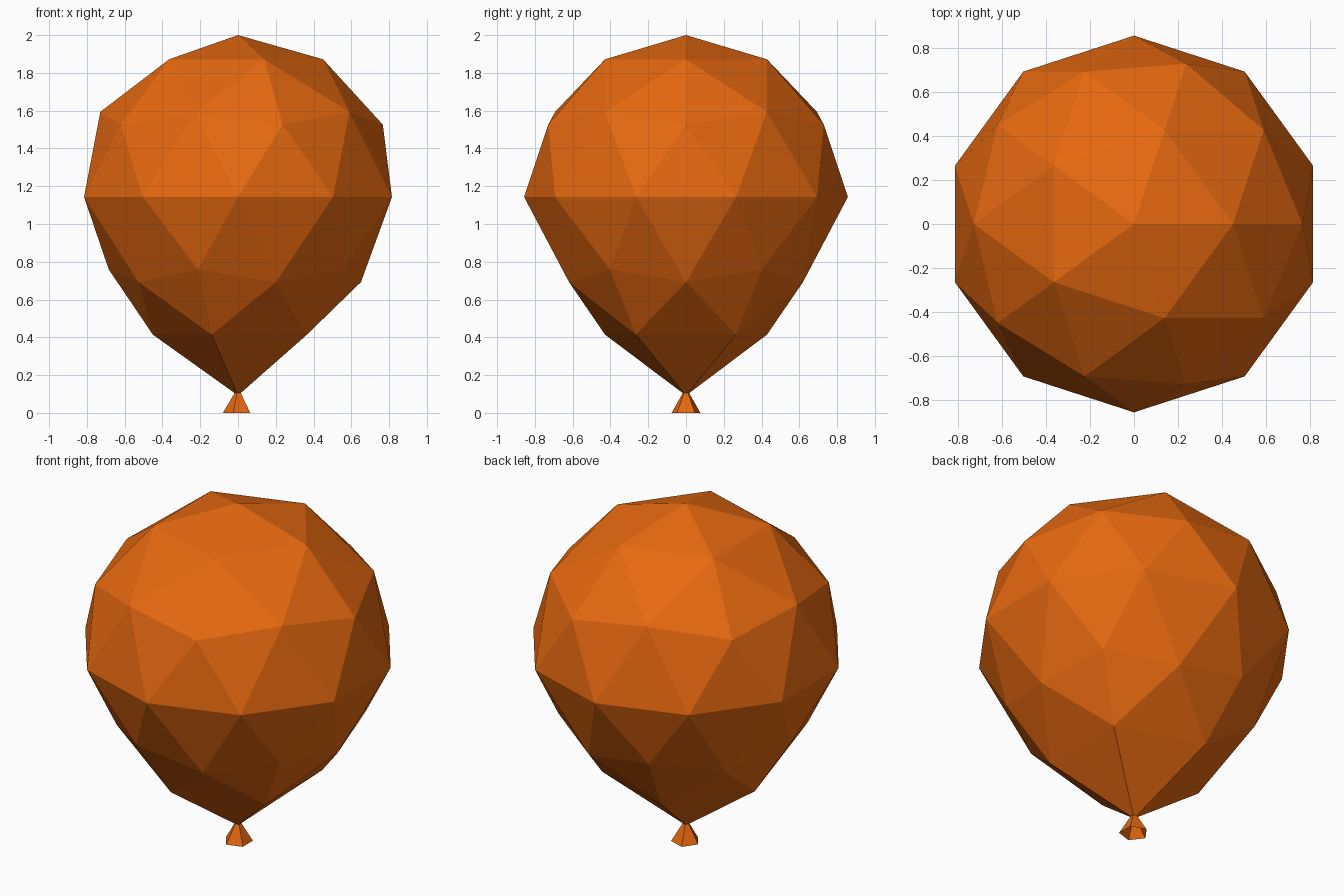
import bpy, bmesh, math

if "Cube" in bpy.data.objects:
    bpy.data.objects.remove(bpy.data.objects["Cube"])

R = 0.857            # balloon radius
CZ = 2 - R           # height of the widest ring
NECK_R, NECK_Z = 0.018, 0.105

orange = bpy.data.materials.new("orange")
orange.diffuse_color = (0.79, 0.14, 0.005, 1)
orange.use_nodes = True
orange.node_tree.nodes["Principled BSDF"].inputs["Base Color"].default_value = orange.diffuse_color


def finish(name, bm):
    bmesh.ops.recalc_face_normals(bm, faces=bm.faces[:])
    mesh = bpy.data.meshes.new(name)
    bm.to_mesh(mesh)
    bm.free()
    mesh.materials.append(orange)
    obj = bpy.data.objects.new(name, mesh)
    bpy.context.collection.objects.link(obj)
    return obj


def ring(bm, r, z):
    # five points, one of them pointing along -x
    return [bm.verts.new((r * math.cos(math.pi + i * math.tau / 5),
                          r * math.sin(math.pi + i * math.tau / 5), z))
            for i in range(5)]


def bridge(bm, a, b):
    for i in range(5):
        j = (i + 1) % 5
        bm.faces.new((a[i], a[j], b[j], b[i]))


# balloon body: faceted sphere, slimmer below the middle
bm = bmesh.new()
bmesh.ops.create_icosphere(bm, subdivisions=2, radius=R)
for v in bm.verts:
    if -0.6 * R < v.co.z < -0.2 * R:
        v.co.x *= 0.893
        v.co.y *= 0.893
    v.co.z += CZ

# open the bottom and draw it down into a narrow neck
bottom = min(bm.verts, key=lambda v: v.co.z)
bmesh.ops.delete(bm, geom=[bottom], context='VERTS')
rim = [e for e in bm.edges if e.is_boundary]
new = bmesh.ops.extrude_edge_only(bm, edges=rim)["geom"]
for v in (g for g in new if isinstance(g, bmesh.types.BMVert)):
    k = NECK_R / math.hypot(v.co.x, v.co.y)
    v.co = (v.co.x * k, v.co.y * k, NECK_Z)
finish("balloon_body", bm)

# flared tail below the neck, hollow underneath
bm = bmesh.new()
top = ring(bm, NECK_R, NECK_Z)
flare = ring(bm, 0.08, 0)
inner = ring(bm, NECK_R * 0.7, NECK_Z - 0.01)
bridge(bm, top, flare)
bridge(bm, flare, inner)
bm.faces.new(inner)
bm.faces.new(top)
finish("balloon_tail", bm)
